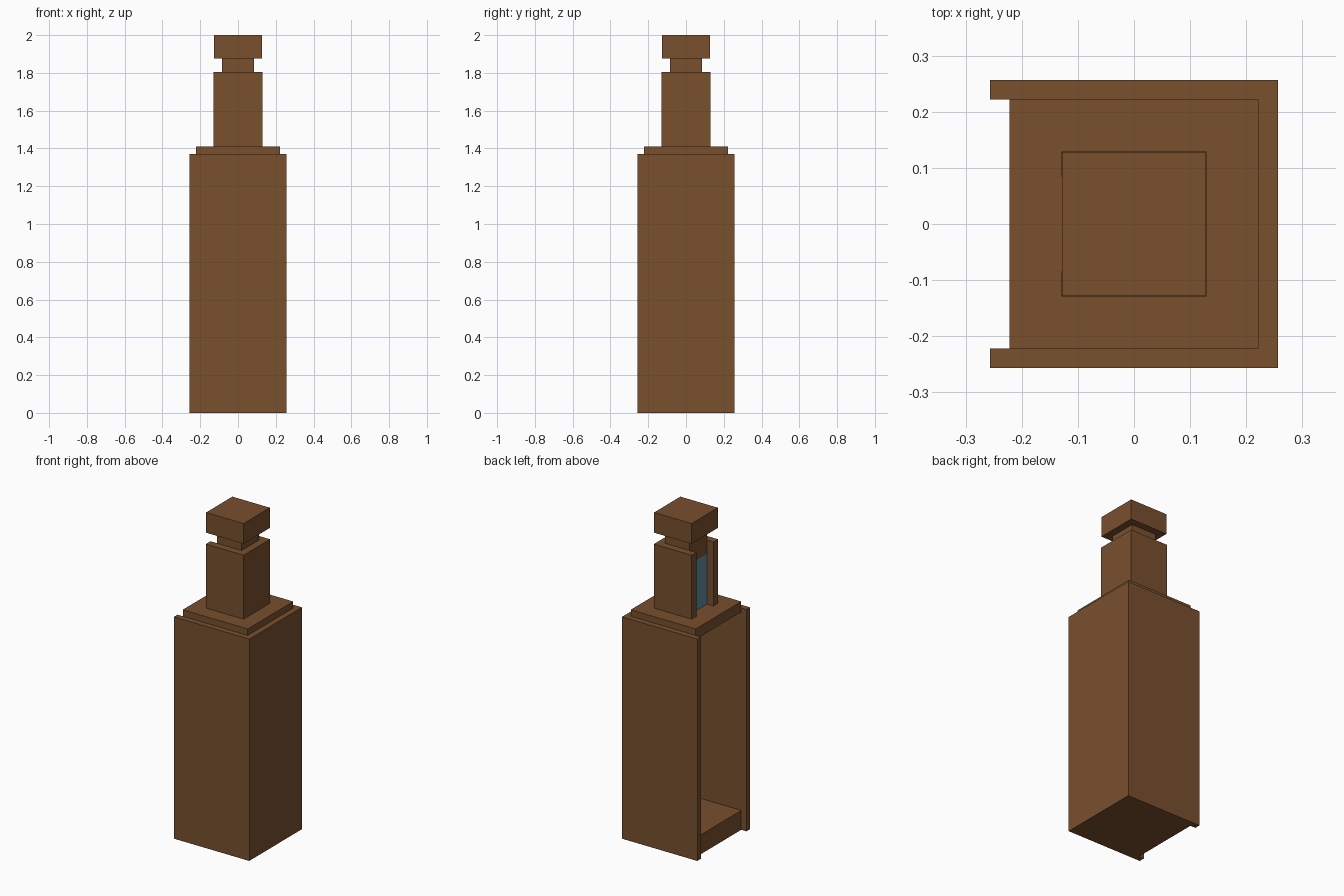
import bpy
import bmesh
from mathutils import Vector

cube = bpy.data.objects.get("Cube")
if cube:
    bpy.data.objects.remove(cube, do_unlink=True)


def material(name, rgb):
    m = bpy.data.materials.new(name)
    m.use_nodes = True
    color = (*rgb, 1.0)
    m.diffuse_color = color
    m.node_tree.nodes["Principled BSDF"].inputs["Base Color"].default_value = color
    return m


wood = material("brown wood", (0.188, 0.08, 0.027))
glass = material("blue glass", (0.117, 0.262, 0.352))


def finish(name, bm, mat):
    mesh = bpy.data.meshes.new(name)
    bmesh.ops.recalc_face_normals(bm, faces=bm.faces)
    bm.to_mesh(mesh)
    bm.free()
    mesh.materials.append(mat)
    obj = bpy.data.objects.new(name, mesh)
    bpy.context.collection.objects.link(obj)
    return obj


def block(name, half, z0, z1, mat):
    """Square block centred on the vertical axis."""
    bm = bmesh.new()
    bmesh.ops.create_cube(bm, size=1.0)
    bmesh.ops.scale(bm, vec=(2 * half, 2 * half, z1 - z0), verts=bm.verts)
    bmesh.ops.translate(bm, vec=(0, 0, (z0 + z1) / 2), verts=bm.verts)
    return finish(name, bm, mat)


def three_walls(name, outer, inner, z0, z1, mat):
    """U-shaped wall, open towards -x."""
    bm = bmesh.new()
    profile = [(-outer, -outer), (outer, -outer), (outer, outer), (-outer, outer),
               (-outer, inner), (inner, inner), (inner, -inner), (-outer, -inner)]
    base = bm.faces.new([bm.verts.new((x, y, z0)) for x, y in profile])
    top = bmesh.ops.extrude_face_region(bm, geom=[base])["geom"]
    moved = [v for v in top if isinstance(v, bmesh.types.BMVert)]
    bmesh.ops.translate(bm, vec=Vector((0, 0, z1 - z0)), verts=moved)
    # split the U into convex faces
    bmesh.ops.triangulate(bm, faces=[f for f in bm.faces if len(f.verts) > 4])
    bmesh.ops.dissolve_limit(bm, angle_limit=0.01, verts=bm.verts, edges=bm.edges)
    return finish(name, bm, mat)


# Tall lower case with floor and lid
three_walls("case_walls", 0.257, 0.222, 0.0, 1.37, wood)
block("case_floor", 0.222, 0.0, 0.12, wood)
block("case_lid", 0.222, 1.345, 1.41, wood)

# Narrow upper tower around a glass core
three_walls("tower_walls", 0.129, 0.084, 1.41, 1.805, wood)
block("tower_glass", 0.084, 1.41, 1.72, glass)
block("tower_neck", 0.084, 1.72, 1.875, wood)

# Top cap
block("top_cap", 0.128, 1.875, 2.0, wood)
